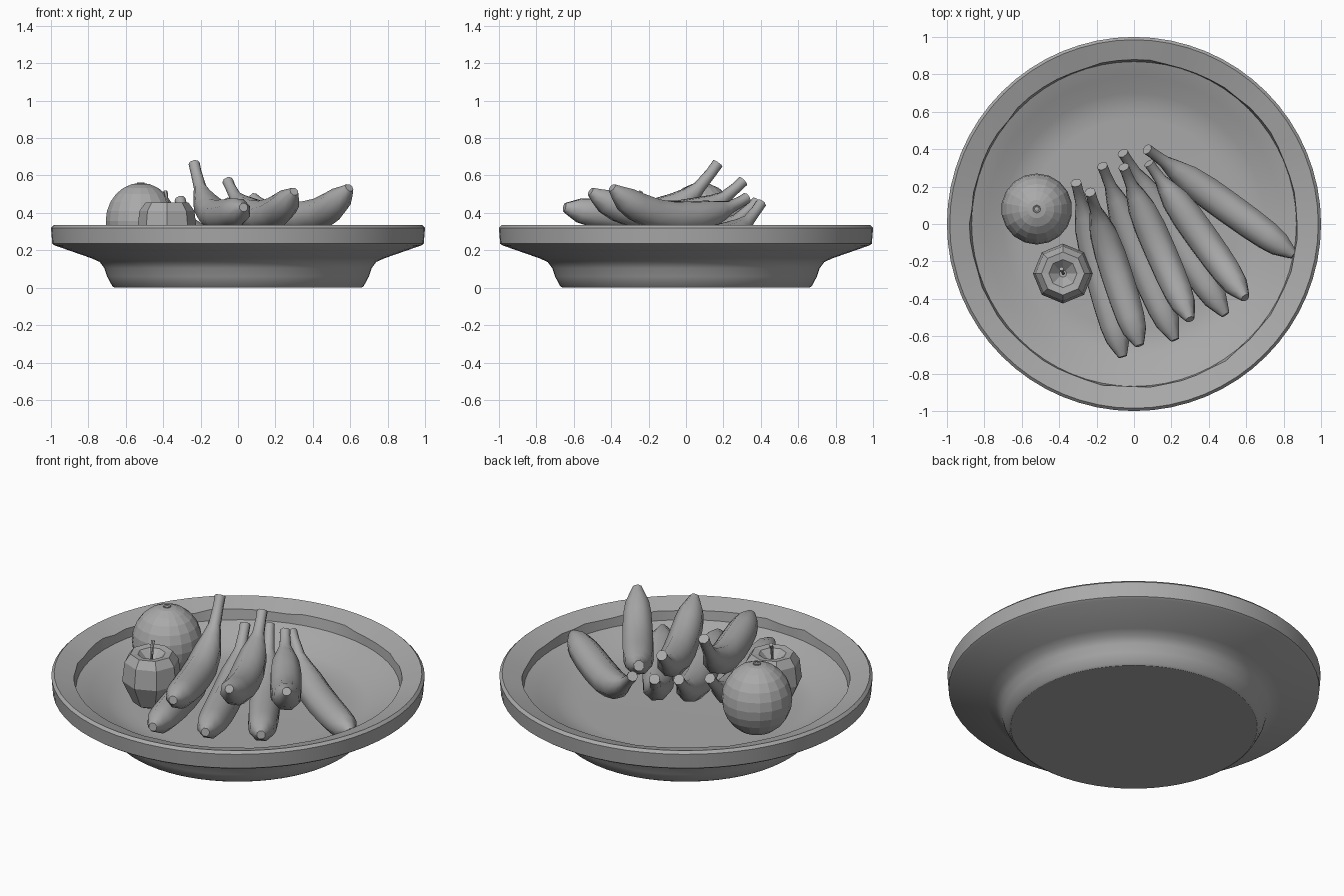
import bpy, bmesh, math, random
from mathutils import Vector

random.seed(4)
if "Cube" in bpy.data.objects:
    bpy.data.objects.remove(bpy.data.objects["Cube"])

clay = bpy.data.materials.new("plain_grey")
clay.use_nodes = True
GREY = (0.4, 0.4, 0.4, 1)
clay.diffuse_color = GREY
clay.node_tree.nodes["Principled BSDF"].inputs["Base Color"].default_value = GREY


def finish(name, bm, smooth=None):
    bmesh.ops.recalc_face_normals(bm, faces=bm.faces)
    mesh = bpy.data.meshes.new(name)
    bm.to_mesh(mesh)
    bm.free()
    mesh.materials.append(clay)
    obj = bpy.data.objects.new(name, mesh)
    bpy.context.collection.objects.link(obj)
    if smooth:
        bpy.ops.object.select_all(action="DESELECT")
        obj.select_set(True)
        bpy.context.view_layer.objects.active = obj
        bpy.ops.object.shade_smooth_by_angle(angle=math.radians(smooth))
    return obj


def skin(bm, rings):
    """Bridge equal-sized vertex rings and cap both ends."""
    for a, b in zip(rings, rings[1:]):
        n = len(a)
        for i in range(n):
            j = (i + 1) % n
            bm.faces.new((a[i], a[j], b[j], b[i]))
    bm.faces.new(rings[0])
    bm.faces.new(rings[-1])


def lathe(name, profile, sides, center=(0, 0), smooth=None, rough_ring=None):
    bm = bmesh.new()
    rings = []
    for k, (r, z) in enumerate(profile):
        ring = []
        for i in range(sides):
            a = 2 * math.pi * i / sides
            shift = random.uniform(-0.006, 0.006) if k == rough_ring else 0
            ring.append(bm.verts.new((center[0] + (r + shift) * math.cos(a),
                                      center[1] + (r + shift) * math.sin(a), z + shift)))
        rings.append(ring)
    skin(bm, rings)
    return finish(name, bm, smooth)


def tube(name, points, radii, sides, smooth=None):
    """Sweep a flat-topped polygon along a path, keeping it upright."""
    bm = bmesh.new()
    rings = []
    for i, p in enumerate(points):
        along = (points[min(i + 1, len(points) - 1)] - points[max(i - 1, 0)]).normalized()
        side = along.cross(Vector((0, 0.1, 1))).normalized()
        up = side.cross(along)
        ring = []
        for s in range(sides):
            a = 2 * math.pi * (s + 0.5) / sides
            ring.append(bm.verts.new(p + radii[i] * (side * math.cos(a) + up * math.sin(a))))
        rings.append(ring)
    skin(bm, rings)
    return finish(name, bm, smooth)


# Dish: foot, flared underside, upright lip, sloped rim, stepped and banked basin
lathe("dish", [(0.66, 0), (0.672, 0.008), (0.7, 0.06), (0.715, 0.105), (0.74, 0.138),
               (0.785, 0.158), (0.98, 0.226), (0.993, 0.235), (1.0, 0.32), (0.985, 0.335),
               (0.875, 0.3), (0.868, 0.245), (0.79, 0.215), (0.7, 0.168), (0.62, 0.147),
               (0.56, 0.145)],
      64, smooth=30, rough_ring=10)

# Slightly tall orange with a small navel on top
bm = bmesh.new()
bmesh.ops.create_uvsphere(bm, u_segments=18, v_segments=12, radius=0.19)
bmesh.ops.scale(bm, verts=bm.verts, vec=(1, 1, 1.07))
bmesh.ops.translate(bm, verts=bm.verts, vec=(-0.52, 0.08, 0.357))
finish("orange", bm)
lathe("orange_navel", [(0.024, 0.55), (0.02, 0.562), (0.01, 0.557)], 8, (-0.52, 0.08))

# Eight-sided apple with a dimple and a bent stalk
APPLE = (-0.38, -0.265)
lathe("apple", [(0.06, 0.15), (0.1, 0.17), (0.16, 0.3), (0.147, 0.41),
                (0.115, 0.455), (0.075, 0.45), (0.02, 0.4)], 8, APPLE)
tube("apple_stalk", [Vector((APPLE[0] + dx, APPLE[1] + dy, z)) for dx, dy, z in
                     ((0, 0, 0.39), (0.003, 0.0, 0.45), (-0.003, 0.01, 0.485), (-0.008, 0.025, 0.515))],
     [0.008, 0.008, 0.009, 0.012], 6)

# Bananas: thin stalk, full body, blunt blossom end
STATIONS = (0, 0.04, 0.12, 0.18, 0.27, 0.4, 0.55, 0.7, 0.82, 0.9, 0.965, 1)
THICK = (0.03, 0.029, 0.034, 0.053, 0.077, 0.088, 0.089, 0.087, 0.081, 0.069, 0.041, 0.024)
# Each one: stalk end, belly height, blossom end
BANANAS = {
    "lower_banana_1": ((-0.31, 0.22, 0.47), 0.245, (-0.06, -0.71, 0.27)),
    "lower_banana_2": ((-0.17, 0.31, 0.46), 0.245, (0.22, -0.62, 0.28)),
    "lower_banana_3": ((-0.06, 0.38, 0.46), 0.245, (0.49, -0.485, 0.285)),
    "lower_banana_4": ((0.07, 0.4, 0.45), 0.245, (0.855, -0.165, 0.275)),
    "upper_banana_1": ((-0.235, 0.17, 0.665), 0.385, (0.03, -0.65, 0.43)),
    "upper_banana_2": ((-0.055, 0.305, 0.57), 0.38, (0.3, -0.51, 0.515)),
    "upper_banana_3": ((0.08, 0.325, 0.48), 0.375, (0.595, -0.395, 0.535)),
}
for name, (stem, belly, tip) in BANANAS.items():
    stem, tip = Vector(stem), Vector(tip)
    path = []
    for t in STATIONS:
        p = stem.lerp(tip, t)
        end = stem.z if t < 0.5 else tip.z
        p.z = belly + (end - belly) * abs(1 - 2 * t) ** 2.2
        path.append(p)
    tube(name, path, THICK, 8, smooth=50)
